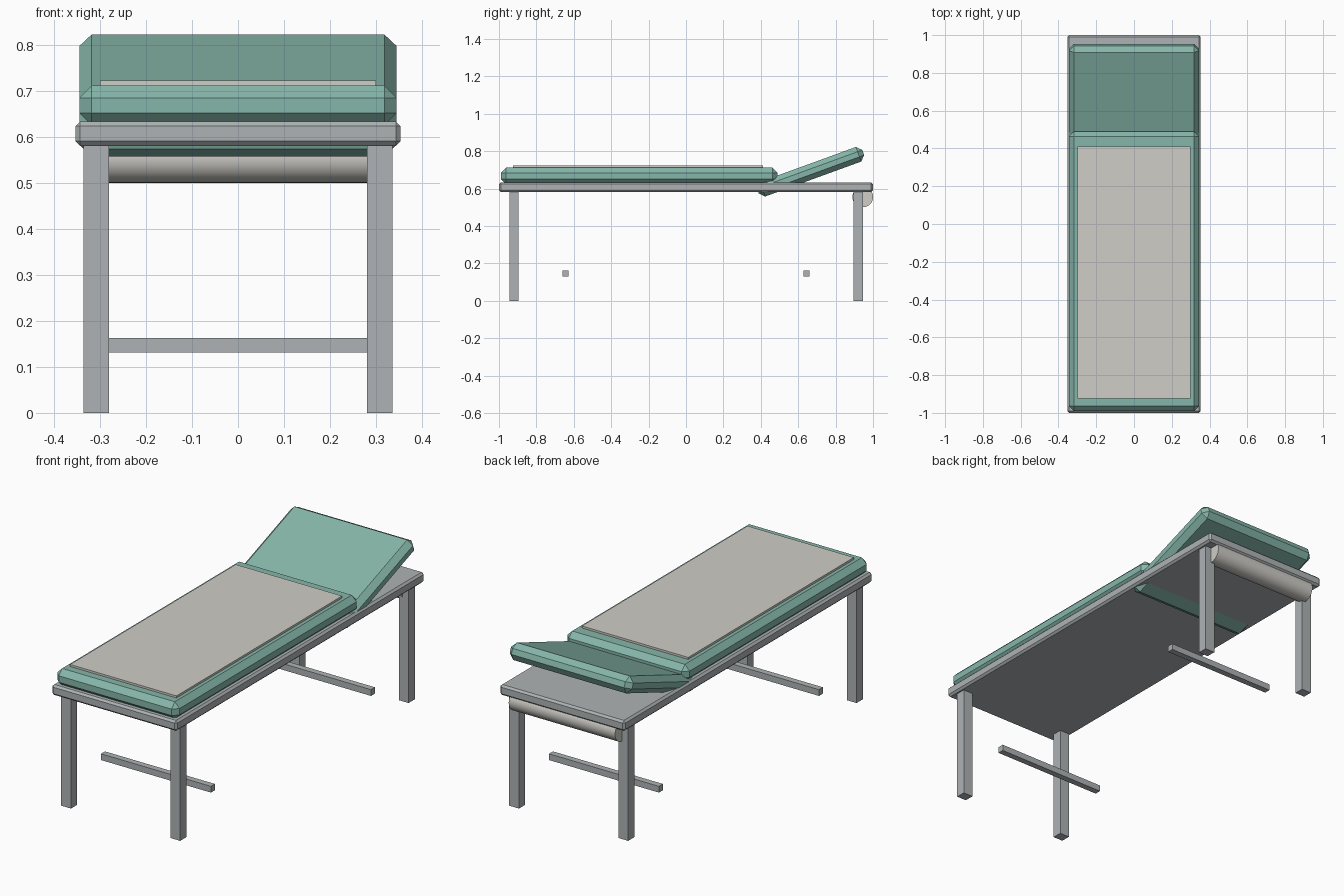
import bpy
from math import radians

if "Cube" in bpy.data.objects:
    bpy.data.objects.remove(bpy.data.objects["Cube"], do_unlink=True)


def material(name, colour):
    mat = bpy.data.materials.new(name)
    mat.use_nodes = True
    mat.diffuse_color = (*colour, 1)
    mat.node_tree.nodes["Principled BSDF"].inputs["Base Color"].default_value = (*colour, 1)
    return mat


METAL = material("grey metal", (0.42, 0.45, 0.46))
VINYL = material("green vinyl", (0.24, 0.47, 0.40))
PAPER = material("white paper", (0.62, 0.61, 0.57))


def box(name, centre, size, mat, chamfer=0, tilt=0):
    """Box with optional single-step chamfer, tilted about x."""
    bpy.ops.mesh.primitive_cube_add(size=1, location=centre)
    obj = bpy.context.object
    obj.name = name
    obj.scale = size
    bpy.ops.object.transform_apply(location=False, rotation=False, scale=True)
    obj.rotation_euler.x = radians(tilt)
    obj.data.materials.append(mat)
    if chamfer:
        mod = obj.modifiers.new("Chamfer", "BEVEL")
        mod.width = chamfer
        mod.segments = 1
    return obj


# Table top frame
box("frame", (0, 0, 0.607), (0.706, 2, 0.053), METAL, 0.01)

# Padding: flat body section and raised headrest
box("mattress", (0, -0.25, 0.668), (0.69, 1.48, 0.087), VINYL, 0.027)
box("headrest", (0, 0.666, 0.69), (0.69, 0.6, 0.083), VINYL, 0.027, tilt=20)

# Paper sheet on the mattress
box("paper_sheet", (0, -0.257, 0.716), (0.6, 1.335, 0.012), PAPER)

# Legs and cross bars at both ends
for end, y in (("front", -1), ("back", 1)):
    for side, x in (("left", 1), ("right", -1)):
        box(f"{end}_{side}_leg", (x * 0.308, y * 0.92, 0.293), (0.055, 0.05, 0.586), METAL)
    box(f"{end}_cross_bar", (0, y * 0.645, 0.147), (0.62, 0.032, 0.032), METAL)

# Paper roll under the head end
bpy.ops.mesh.primitive_cylinder_add(vertices=32, radius=0.055, depth=0.6,
                                    location=(0, 0.945, 0.555),
                                    rotation=(0, radians(90), 0))
roll = bpy.context.object
roll.name = "paper_roll"
roll.data.materials.append(PAPER)
bpy.ops.object.shade_smooth_by_angle(angle=radians(40))
